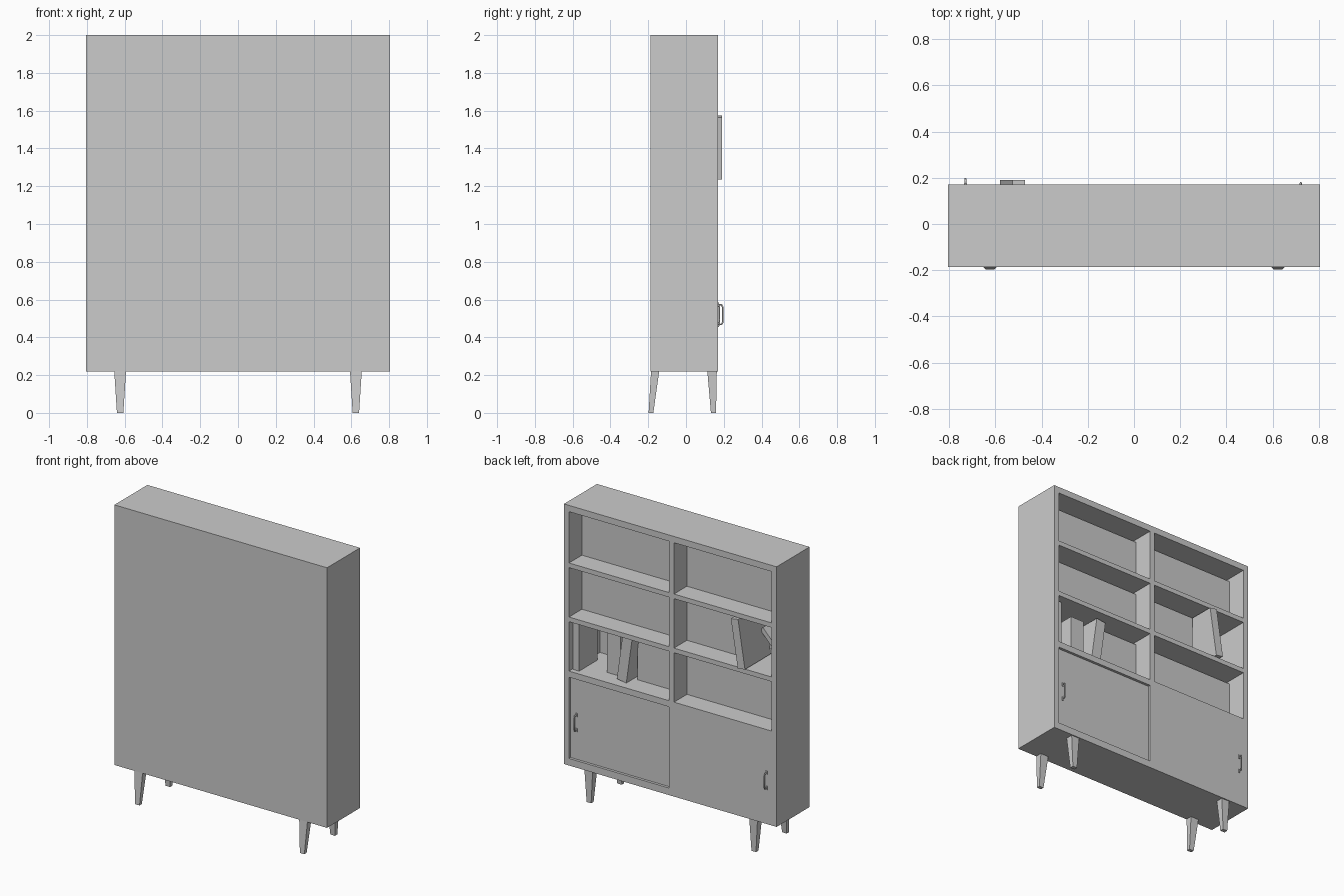
import bpy
import bmesh
from math import radians
from mathutils import Matrix, Vector

if "Cube" in bpy.data.objects:
    bpy.data.objects.remove(bpy.data.objects["Cube"], do_unlink=True)

grey = bpy.data.materials.new("plain_grey")
grey.use_nodes = True
grey.diffuse_color = (0.6, 0.6, 0.6, 1)
grey.node_tree.nodes["Principled BSDF"].inputs["Base Color"].default_value = (0.6, 0.6, 0.6, 1)


def finish(name, bm):
    bmesh.ops.recalc_face_normals(bm, faces=bm.faces)
    mesh = bpy.data.meshes.new(name)
    bm.to_mesh(mesh)
    bm.free()
    mesh.materials.append(grey)
    obj = bpy.data.objects.new(name, mesh)
    bpy.context.collection.objects.link(obj)
    return obj


def box(name, x, y, z, lean=0, pivot=None):
    """Box from three ranges, optionally leaned about the y axis."""
    bm = bmesh.new()
    bmesh.ops.create_cube(bm, size=1)
    for v in bm.verts:
        v.co = Vector([r[0] if c < 0 else r[1] for c, r in zip(v.co, (x, y, z))])
    if lean:
        bmesh.ops.rotate(bm, verts=bm.verts, cent=pivot,
                         matrix=Matrix.Rotation(radians(lean), 3, 'Y'))
    return finish(name, bm)


# Main dimensions
W, FRONT, OPEN = 0.805, -0.187, 0.17
BASE, TOP = 0.22, 2.0
IN = 0.767
PANEL = -0.165
DIV = (-0.028, 0.008)
DEPTH = (PANEL, OPEN)
LEFT, RIGHT = (DIV[1], IN), (-IN, DIV[0])
SHELVES = [(0.824, 0.866), (1.204, 1.236), (1.574, 1.606)]
CEILING = 1.957

# Carcass
for side, s in (("left", 1), ("right", -1)):
    box(side + "_side", sorted((s * IN, s * W)), (FRONT, OPEN), (BASE, TOP))
box("top_board", (-IN, IN), (FRONT, OPEN), (CEILING, TOP))
box("bottom_board", (-IN, IN), (FRONT, OPEN), (BASE, 0.268))
box("plain_panel", (-IN, IN), (FRONT, PANEL), (0.268, CEILING))
box("divider", DIV, DEPTH, (0.268, CEILING))

# Shelves
for side, span in (("left", LEFT), ("right", RIGHT)):
    for i, z in enumerate(SHELVES):
        box(f"{side}_shelf_{i + 1}", span, DEPTH, z)

# Sliding doors, one flush and one set back
box("right_door", RIGHT, (0.14, OPEN), (0.268, SHELVES[0][0]))
box("left_door", LEFT, (0.12, 0.152), (0.268, SHELVES[0][0]))

# Rows of upright volumes set back inside the bays
floors = [s[1] for s in SHELVES]
ceilings = [s[0] for s in SHELVES[1:]] + [CEILING]
for side, span in (("left", LEFT), ("right", RIGHT)):
    for i, (lo, hi) in enumerate(zip(floors, ceilings)):
        x = span
        if side == "left" and i == 0:
            x = (DIV[1], 0.347)
        if side == "right" and i == 1:
            x = (-0.46, DIV[0])
        box(f"{side}_book_row_{i + 1}", x, (PANEL, 0.03), (lo, hi - 0.02))

# Loose books
f1, f2 = floors[0], floors[1]
box("end_book", (0.715, 0.761), (-0.065, 0.135), (f1, f1 + 0.32))
box("standing_books", (0.46, 0.565), (-0.13, 0.05), (f1, f1 + 0.31))
box("left_leaning_book", (0.375, 0.447), (-0.08, 0.11), (f1, f1 + 0.325),
    -8, (0.375, 0, f1))
box("right_leaning_book", (-0.58, -0.525), (-0.09, 0.19), (f2, f2 + 0.333),
    9, (-0.525, 0, f2))
box("fallen_book", (-0.75, -0.72), (-0.15, -0.03), (f2, f2 + 0.27),
    43, (-0.735, 0, f2))


# Handles: bent bars with small end feet
def handle(name, x, y):
    curve = bpy.data.curves.new(name, 'CURVE')
    curve.dimensions = '3D'
    curve.bevel_depth = 0.005
    curve.bevel_resolution = 1
    curve.use_fill_caps = True
    path = [(0, 0.468), (0.018, 0.468), (0.025, 0.48),
            (0.025, 0.56), (0.018, 0.572), (0, 0.572)]
    spline = curve.splines.new('POLY')
    spline.points.add(len(path) - 1)
    for p, (dy, z) in zip(spline.points, path):
        p.co = (x, y + dy, z, 1)
    curve.materials.append(grey)
    obj = bpy.data.objects.new(name, curve)
    bpy.context.collection.objects.link(obj)
    for end, z in (("lower", 0.468), ("upper", 0.572)):
        box(f"{name}_{end}_foot", (x - 0.006, x + 0.006), (y, y + 0.006),
            (z - 0.012, z + 0.012))


handle("right_handle", -0.73, OPEN)
handle("left_handle", 0.722, 0.152)


# Tapered, splayed legs
def leg(name, x, top_y, foot_y):
    bm = bmesh.new()
    rings = []
    for half, (y0, y1), z in ((0.017, foot_y, 0), (0.031, top_y, BASE)):
        rings.append([bm.verts.new(c) for c in (
            (x - half, y0, z), (x + half, y0, z), (x + half, y1, z), (x - half, y1, z))])
    for r in rings:
        bm.faces.new(r)
    for i in range(4):
        j = (i + 1) % 4
        bm.faces.new((rings[0][i], rings[0][j], rings[1][j], rings[1][i]))
    finish(name, bm)


for side, x in (("left", 0.624), ("right", -0.624)):
    leg(f"{side}_front_leg", x, (-0.185, -0.142), (-0.198, -0.173))
    leg(f"{side}_back_leg", x, (0.113, 0.163), (0.132, 0.159))
